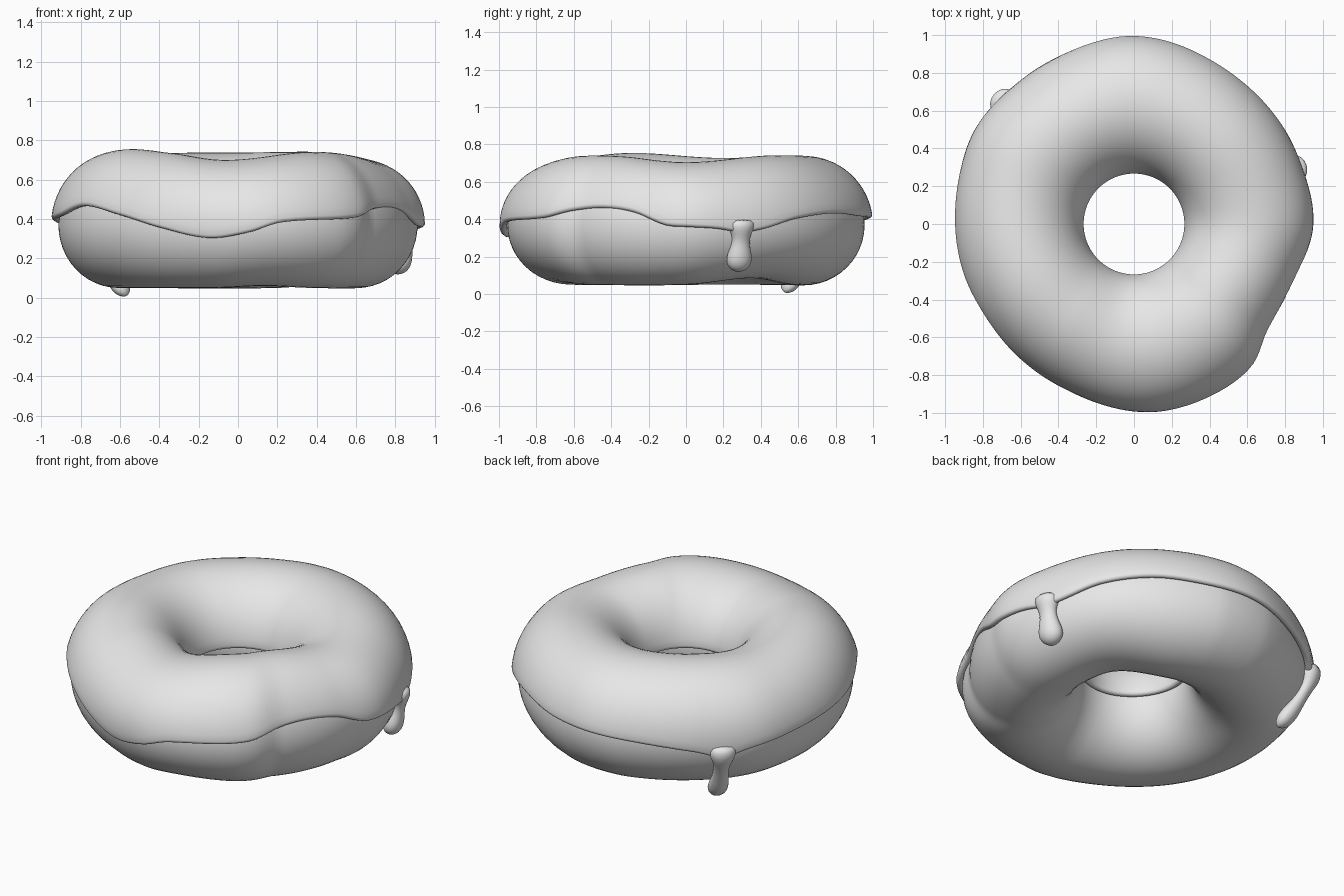
import bpy, math

if "Cube" in bpy.data.objects:
    bpy.data.objects.remove(bpy.data.objects["Cube"])

TAU = 2 * math.pi
N_AROUND = 160

glaze_grey = bpy.data.materials.new("plain_grey")
glaze_grey.diffuse_color = (0.8, 0.8, 0.8, 1)
glaze_grey.use_nodes = True
glaze_grey.node_tree.nodes["Principled BSDF"].inputs["Base Color"].default_value = glaze_grey.diffuse_color


def lookup(table, deg):
    """Smooth periodic interpolation of (degrees, value) pairs."""
    n = len(table)
    deg %= 360

    def key(i):
        return table[i % n][0] + 360 * (i // n), table[i % n][1]
    i = -1
    while key(i + 1)[0] <= deg:
        i += 1
    (a0, v0), (a1, v1), (a2, v2), (a3, v3) = [key(i + k) for k in (-1, 0, 1, 2)]
    h = a2 - a1
    m1 = (v2 - v0) / (a2 - a0) * h
    m2 = (v3 - v1) / (a3 - a1) * h
    t = (deg - a1) / h
    return ((2*t**3 - 3*t*t + 1) * v1 + (t**3 - 2*t*t + t) * m1
            + (3*t*t - 2*t**3) * v2 + (t**3 - t*t) * m2)


def loft(name, rings, closed):
    """Skin equal-length rings of points; cap the ends when not closed."""
    m, n = len(rings[0]), len(rings)
    verts = [p for ring in rings for p in ring]
    faces = []
    for i in range(n if closed else n - 1):
        a, b = i * m, ((i + 1) % n) * m
        for j in range(m):
            k = (j + 1) % m
            faces.append((a + j, b + j, b + k, a + k))
    if not closed:
        faces += [tuple(range(m)), tuple(range((n - 1) * m, n * m))]
    me = bpy.data.meshes.new(name)
    me.from_pydata(verts, [], faces)
    me.materials.append(glaze_grey)
    ob = bpy.data.objects.new(name, me)
    bpy.context.collection.objects.link(ob)
    bpy.ops.object.select_all(action='DESELECT')
    ob.select_set(True)
    bpy.context.view_layer.objects.active = ob
    bpy.ops.object.mode_set(mode='EDIT')
    bpy.ops.mesh.select_all(action='SELECT')
    bpy.ops.mesh.normals_make_consistent(inside=False)
    bpy.ops.object.mode_set(mode='OBJECT')
    bpy.ops.object.shade_smooth()
    return ob


def place(r, z, deg):
    a = math.radians(deg)
    return (r * math.cos(a), r * math.sin(a), z)


# Hand-shaped irregularity by compass angle (0 = +x, 90 = +y)
OUTER = [(0, .95), (20, .94), (45, .95), (65, .967), (90, 1.0), (112, .975),
         (130, .97), (149, .98), (165, .96), (180, .95), (210, .943),
         (245, .945), (275, 1.0), (294, 1.0), (310, .98), (322, .915),
         (343, .91)]
TOP = [(0, .705), (45, .74), (90, .738), (135, .735), (165, .728), (207, .755),
       (235, .735), (265, .70), (300, .738), (325, .735)]
EDGE = [(0, .36), (10, .35), (19, .33), (27, .35), (39, .405), (57, .435),
        (75, .42), (90, .41), (112, .38), (128, .34), (137, .30), (146, .34),
        (165, .38), (195, .42), (212, .47), (230, .42), (245, .355), (261, .30),
        (273, .33), (283, .385), (308, .41), (318, .45), (330, .465), (342, .44),
        (353, .37)]
BOTTOM = [(0, .05), (35, .085), (70, .05), (150, .05), (260, .05), (282, .06),
          (305, .05)]
MID, THICK, HOLE = .37, .037, .265

# Dough ring
rings = []
for i in range(N_AROUND):
    d = 360 * i / N_AROUND
    ro = max(.89, min(.955, lookup(OUTER, d) - THICK))
    ri = HOLE + THICK
    c, w = (ro + ri) / 2, (ro - ri) / 2
    up = lookup(TOP, d) - THICK - MID
    down = MID - lookup(BOTTOM, d)
    ring = []
    for j in range(48):
        p = TAU * j / 48
        s = math.sin(p)
        ring.append(place(c + w * math.cos(p), MID + s * (up if s > 0 else down), d))
    rings.append(ring)
loft("dough", rings, True)

# Icing shell with a rounded wavy lip
rings = []
for i in range(N_AROUND):
    d = 360 * i / N_AROUND
    ro = lookup(OUTER, d)
    c, w = (ro + HOLE) / 2, (ro - HOLE) / 2
    h = lookup(TOP, d) - MID
    p_out = math.asin((lookup(EDGE, d) + THICK / 2 - MID) / h)
    p_in = math.pi - .1

    def shell(p, depth, slide=0):
        """Point below the ellipse surface, slid along its tangent."""
        x, z = math.cos(p) / w, math.sin(p) / h
        q = math.hypot(x, z)
        nx, nz = x / q, z / q
        return place(c + w * math.cos(p) - nx * depth + nz * slide,
                     MID + h * math.sin(p) - nz * depth - nx * slide, d)
    K = 30
    steps = [p_in + (p_out - p_in) * k / K for k in range(K + 1)]
    ring = [shell(p, 0) for p in steps]
    R = THICK / 2
    arc = [math.pi * k / 6 for k in range(1, 6)]
    ring += [shell(p_out, R - R * math.cos(a), R * math.sin(a)) for a in arc]
    ring += [shell(p, THICK) for p in reversed(steps)]
    ring += [shell(p_in, R + R * math.cos(a), -R * math.sin(a)) for a in arc]
    rings.append(ring)
loft("icing", rings, True)


def drip(name, deg, path):
    """Tapered tube along (radius, height, thickness) points at one angle."""
    a = math.radians(deg)
    side = (-math.sin(a), math.cos(a))
    rings = []
    for i, (r, z, rad) in enumerate(path):
        r0, z0, _ = path[max(i - 1, 0)]
        r1, z1, _ = path[min(i + 1, len(path) - 1)]
        q = math.hypot(r1 - r0, z1 - z0)
        nr, nz = -(z1 - z0) / q, (r1 - r0) / q
        ring = []
        for j in range(16):
            t = TAU * j / 16
            o, s = rad * .8 * math.cos(t), rad * math.sin(t)
            x, y, zz = place(r + nr * o, z + nz * o, deg)
            ring.append((x + side[0] * s, y + side[1] * s, zz))
        rings.append(ring)
    ob = loft(name, rings, False)
    sub = ob.modifiers.new("round", 'SUBSURF')
    sub.levels = sub.render_levels = 1


# Drips running down from the lip
drip("right_drip", 19, [(.905, .40, .075), (.91, .355, .075), (.908, .325, .056),
                        (.90, .285, .047), (.892, .245, .056), (.88, .205, .07),
                        (.868, .17, .071), (.856, .142, .055), (.85, .126, .028),
                        (.848, .12, .008)])
drip("back_left_drip", 137, [(.95, .38, .08), (.955, .31, .075), (.945, .27, .05),
                             (.92, .22, .042), (.885, .155, .045), (.85, .10, .056),
                             (.82, .06, .058), (.795, .032, .045), (.782, .017, .024),
                             (.777, .011, .007)])
